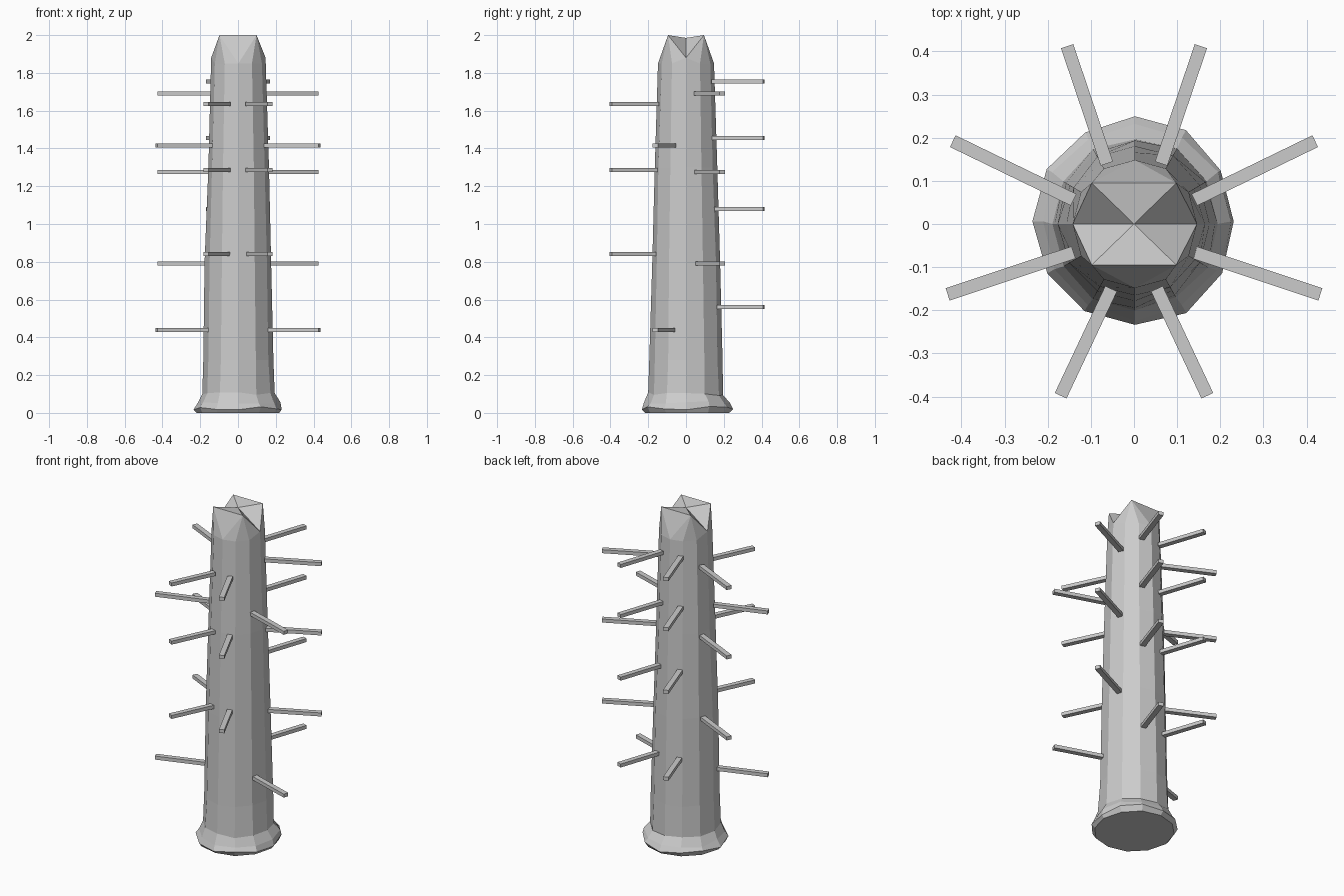
import bpy, bmesh, math, random
from mathutils import Vector, Matrix

if "Cube" in bpy.data.objects:
    bpy.data.objects.remove(bpy.data.objects["Cube"])

random.seed(4)
N = 12


def make_object(name, bm):
    bmesh.ops.recalc_face_normals(bm, faces=bm.faces[:])
    me = bpy.data.meshes.new(name)
    bm.to_mesh(me)
    bm.free()
    ob = bpy.data.objects.new(name, me)
    bpy.context.collection.objects.link(ob)
    return ob


# Rough-hewn post: (z, radius, jitter) profile, twelve-sided
profile = [(0.0, 0.218, 0.004), (0.025, 0.233, 0.006), (0.055, 0.218, 0.006),
           (0.10, 0.193, 0.003), (0.28, 0.186, 0.003), (0.80, 0.176, 0.003),
           (1.30, 0.161, 0.003), (1.85, 0.144, 0.0)]
bm = bmesh.new()
rings = []
for z, r, j in profile:
    ring = []
    for i in range(N):
        a = 2 * math.pi * i / N
        rr = r + random.uniform(-j, j)
        h = z + (random.uniform(-0.01, 0.01) if 0.01 < z < 0.2 else 0)
        if z > 1.8 and i in (0, 6):
            h = 1.88                      # bottom of the side notches
        ring.append(bm.verts.new((rr * math.cos(a) + 0.002,
                                  rr * math.sin(a) * 1.03 + (0.006 if z < 0.1 else 0), h)))
    rings.append(ring)
bm.faces.new(rings[0][::-1])
for lo, hi in zip(rings, rings[1:]):
    for i in range(N):
        k = (i + 1) % N
        bm.faces.new((lo[i], lo[k], hi[k], hi[i]))

# Split top: four corner points, two side notches, raised centre
t = rings[-1]
p = [bm.verts.new((sx * 0.098, sy * 0.095, 2.0))
     for sx, sy in ((1, 1), (-1, 1), (-1, -1), (1, -1))]
c = bm.verts.new((0, 0, 1.985))
for q in range(4):
    a = 3 * q
    for s in range(3):
        bm.faces.new((t[a + s], t[(a + s + 1) % N], p[q]))
for a, b, m in ((0, 1, 3), (2, 3, 9)):    # front and back shoulders
    bm.faces.new((t[m], p[b], p[a]))
    bm.faces.new((p[a], p[b], c))
for a, b, m in ((1, 2, 6), (3, 0, 0)):    # notch slopes
    bm.faces.new((t[m], p[a], c))
    bm.faces.new((t[m], c, p[b]))
make_object("post", bm)


# Flat bar spikes, in mirrored pairs
def spike(name, start, end, z, width=0.03, thick=0.021):
    a, b = Vector((*start, z)), Vector((*end, z))
    d = b - a
    bm = bmesh.new()
    bmesh.ops.create_cube(bm, size=1, matrix=Matrix.Translation((a + b) / 2)
                          @ Matrix.Rotation(math.atan2(d.y, d.x), 4, 'Z')
                          @ Matrix.Diagonal((d.length, width, thick, 1)))
    make_object(name, bm)


groups = {
    "back_spike": ((0.063, 0.14), (0.155, 0.412), (1.755, 1.455, 1.08, 0.56)),
    "front_spike": ((0.053, -0.15), (0.17, -0.398), (1.635, 1.287, 0.842)),
    "rear_side_spike": ((0.14, 0.056), (0.42, 0.192), (1.69, 1.275, 0.79)),
    "fore_side_spike": ((0.14, -0.066), (0.432, -0.163), (1.415, 0.44)),
}
for name, (s, e, heights) in groups.items():
    for z in heights:
        for m in (1, -1):
            spike(name, (m * s[0], s[1]), (m * e[0], e[1]), z)
